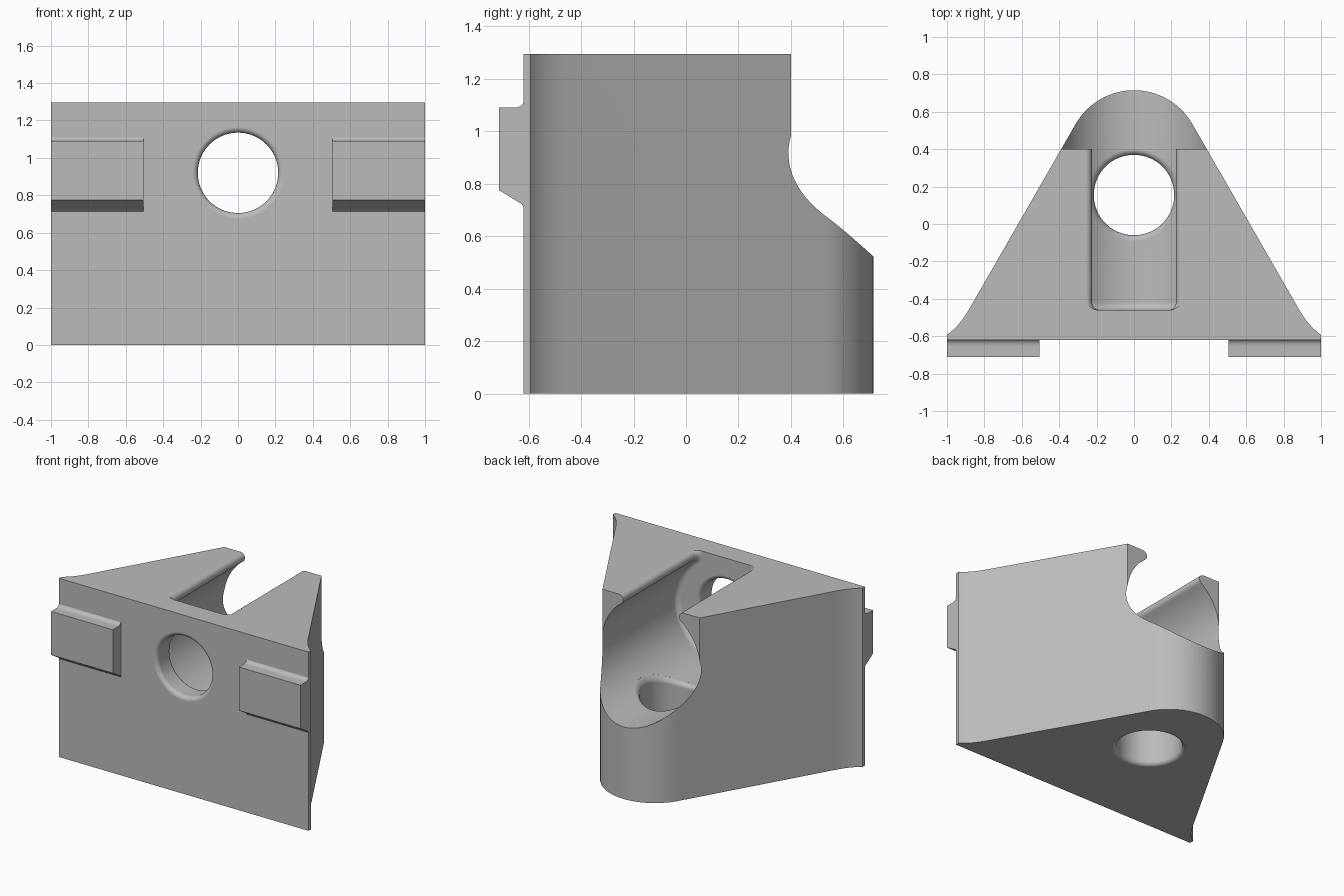
import bpy, bmesh, math
from math import sin, cos, pi, sqrt, atan2

if "Cube" in bpy.data.objects:
    bpy.data.objects.remove(bpy.data.objects["Cube"])

R, ZC = 0.395, 0.917        # saddle groove radius and axis height
TOP = 1.295
HOLE, F = 0.215, 0.03       # bore radius and edge rounding

grey = bpy.data.materials.new("light grey")
grey.diffuse_color = (0.5, 0.5, 0.5, 1)
grey.use_nodes = True
grey.node_tree.nodes["Principled BSDF"].inputs["Base Color"].default_value = grey.diffuse_color


def finish(name, bm):
    bmesh.ops.recalc_face_normals(bm, faces=bm.faces)
    me = bpy.data.meshes.new(name)
    bm.to_mesh(me)
    bm.free()
    me.materials.append(grey)
    ob = bpy.data.objects.new(name, me)
    bpy.context.collection.objects.link(ob)
    return ob


def prism(name, pts, place, a, b, round_start=0):
    """Extrude a 2D outline from a to b; place(u, v, t) gives the 3D point."""
    bm = bmesh.new()
    ra = [bm.verts.new(place(u, v, a)) for u, v in pts]
    rb = [bm.verts.new(place(u, v, b)) for u, v in pts]
    cap = bm.faces.new(ra)
    bm.faces.new(rb[::-1])
    n = len(pts)
    for i in range(n):
        j = (i + 1) % n
        bm.faces.new((ra[j], ra[i], rb[i], rb[j]))
    if round_start:
        bmesh.ops.recalc_face_normals(bm, faces=bm.faces)
        bmesh.ops.bevel(bm, geom=list(cap.edges), offset=round_start, segments=5,
                        profile=0.5, affect='EDGES')
    return finish(name, bm)


def bore(name, place, start, end, n=64):
    """Round hole cutter with rounded mouths; end(x) is the exit surface height."""
    arc = [i * pi / 12 for i in range(7)]
    rows = [(HOLE + F, lambda x: start - 0.05)]
    rows += [(HOLE + F * (1 - sin(t)), lambda x, t=t: start + F * (1 - cos(t))) for t in arc]
    rows += [(HOLE + F * (1 - sin(t)), lambda x, t=t: end(x) - F * (1 - cos(t))) for t in arc[::-1]]
    rows += [(HOLE + F, lambda x: end(x) + 0.05)]
    bm = bmesh.new()
    rings = []
    for r, h in rows:
        ring = []
        for k in range(n):
            x, y = r * cos(2 * pi * k / n), r * sin(2 * pi * k / n)
            ring.append(bm.verts.new(place(x, y, h(x))))
        rings.append(ring)
    for p, q in zip(rings, rings[1:]):
        for k in range(n):
            m = (k + 1) % n
            bm.faces.new((p[k], p[m], q[m], q[k]))
    for ring in (rings[0], rings[-1]):
        c = bm.verts.new(sum((v.co for v in ring), ring[0].co * 0) / n)
        for k in range(n):
            bm.faces.new((ring[k], ring[(k + 1) % n], c))
    return finish(name, bm)


def up(u, v, t):
    return (u, v, t)


def along_y(u, v, t):
    return (u, t, v)


def along_x(u, v, t):
    return (t, u, v)


# Body: triangular footprint with rounded tip and flared front corners
tip_r, tip_y = 0.36, 0.355
half = [(1, -0.62)]
p0, p1, p2 = (1, -0.593), (0.935, -0.548), (0.88, -0.453)
for i in range(9):
    t = i / 8
    half.append(tuple((1 - t) ** 2 * a + 2 * t * (1 - t) * b + t * t * c
                      for a, b, c in zip(p0, p1, p2)))
for i in range(17):
    a = pi / 6 + i / 16 * pi / 3
    half.append((tip_r * cos(a), tip_y + tip_r * sin(a)))
outline = half[:-1] + [(0, tip_y + tip_r)] + [(-x, y) for x, y in half[:-1][::-1]]
body = prism("body", outline, up, 0, TOP)

# Groove cutter: cylinder that opens upward between two rounded lips
lip = 0.035
lz = TOP - lip
lx = sqrt((R + lip) ** 2 - (lz - ZC) ** 2)
a_end = atan2(lz - ZC, lx)
side = []
for i in range(1, 41):
    a = -pi / 2 + i / 40 * (a_end + pi / 2)
    side.append((R * cos(a), ZC + R * sin(a)))
for i in range(1, 11):
    a = a_end + pi - i / 10 * (a_end + pi / 2)
    side.append((lx + lip * cos(a), lz + lip * sin(a)))
side.append((lx, 1.6))
groove_pts = [(0, ZC - R)] + side + [(-x, z) for x, z in side[::-1]]
groove = prism("groove_cutter", groove_pts, along_y, -0.46, 1.0, 0.04)

# Rear cutter: clears everything above the groove behind y = 0.4
rear = prism("rear_cutter", [(-0.6, ZC), (0.6, ZC), (0.6, 1.7), (-0.6, 1.7)],
             along_y, 0.4, 1.1)

# Bores: one through the front wall, one up through the groove floor
front_bore = bore("front_bore_cutter", lambda x, y, t: (x, t, 0.92 + y),
                  -0.62, lambda x: -0.46)
floor_bore = bore("floor_bore_cutter", lambda x, y, t: (x, 0.155 + y, t),
                  0, lambda x: ZC - sqrt(R * R - x * x))

cutters = [groove, rear, front_bore, floor_bore]
for c in cutters:
    m = body.modifiers.new(c.name, 'BOOLEAN')
    m.operation, m.solver, m.object = 'DIFFERENCE', 'EXACT', c
bpy.context.view_layer.objects.active = body
for m in list(body.modifiers):
    bpy.ops.object.modifier_apply(modifier=m.name)
for c in cutters:
    bpy.data.objects.remove(c)

# Front rails: sloped underside, small fillet where the top meets the wall
rail = [(-0.615, 0.705), (-0.62, 0.712), (-0.626, 0.722), (-0.712, 0.775), (-0.712, 1.09),
        (-0.655, 1.09)]
rail += [(-0.655 + 0.035 * sin(t), 1.11 - 0.02 * cos(t)) for t in (0.4, 0.8, 1.2, pi / 2)]
rail += [(-0.615, 1.11)]
rails = [prism("rail_left", rail, along_x, -1, -0.505),
         prism("rail_right", rail, along_x, 0.505, 1)]

# Smooth curved areas, keep flat faces flat
for ob in [body] + rails:
    bpy.ops.object.select_all(action='DESELECT')
    ob.select_set(True)
    bpy.context.view_layer.objects.active = ob
    bpy.ops.object.shade_smooth_by_angle(angle=math.radians(32))
    w = ob.modifiers.new("flat_normals", 'WEIGHTED_NORMAL')
    w.keep_sharp = True
